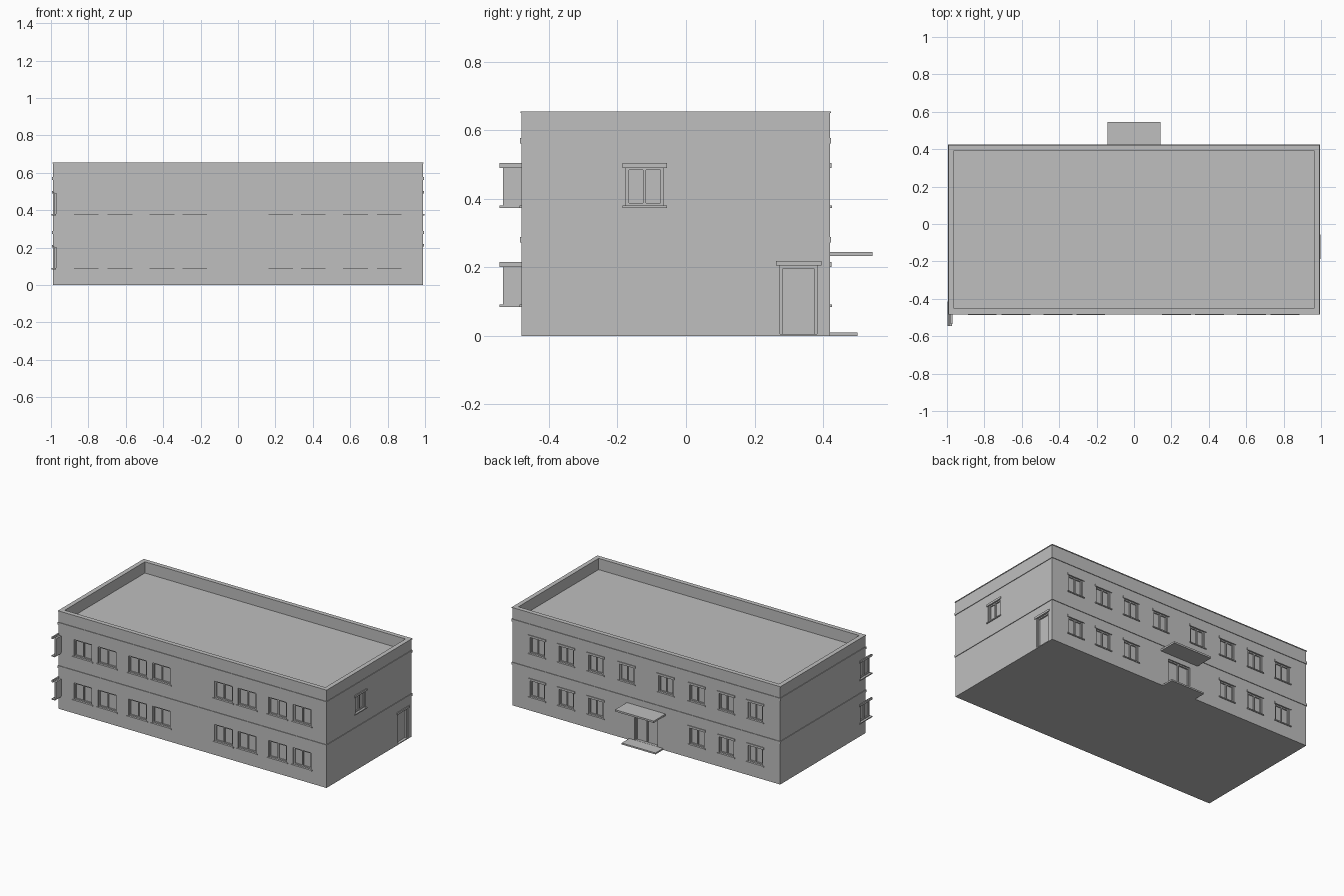
import bpy, bmesh
from mathutils import Matrix, Vector

if "Cube" in bpy.data.objects:
    bpy.data.objects.remove(bpy.data.objects["Cube"])

grey = bpy.data.materials.new("plain_grey")
grey.diffuse_color = (0.52, 0.52, 0.52, 1)
grey.use_nodes = True
grey.node_tree.nodes["Principled BSDF"].inputs["Base Color"].default_value = grey.diffuse_color

X, Y0, Y1, TOP, ROOF = 0.99, -0.48, 0.42, 0.653, 0.58
RECESS = 0.018
parts = {}  # part name -> list of boxes (low corner, high corner)


def add(name, a, b):
    lo = [min(p, q) for p, q in zip(a, b)]
    hi = [max(p, q) for p, q in zip(a, b)]
    parts.setdefault(name, []).append((lo, hi))


def on_wall(name, wall, u, out, z):
    """Box on a wall: u = range along it, out = range outward from its face."""
    corners = []
    for i in (0, 1):
        corners.append({
            "front": (u[i], Y0 - out[i], z[i]),
            "back": (u[i], Y1 + out[i], z[i]),
            "left": (-X - out[i], u[i], z[i]),
            "right": (X + out[i], u[i], z[i])}[wall])
    add(name, *corners)


def make(name):
    bm = bmesh.new()
    for lo, hi in parts[name]:
        lo, hi = Vector(lo), Vector(hi)
        m = Matrix.Translation((lo + hi) / 2) @ Matrix.Diagonal((*(hi - lo), 1))
        bmesh.ops.create_cube(bm, size=1, matrix=m)
    me = bpy.data.meshes.new(name)
    bm.to_mesh(me)
    bm.free()
    me.materials.append(grey)
    ob = bpy.data.objects.new(name, me)
    bpy.context.collection.objects.link(ob)
    return ob


def frame(name, wall, u, z, bars, sill=True):
    """Frame of four rails with upright bars between them."""
    t, out = 0.008, (-RECESS, -0.008)
    on_wall(name, wall, (u[0], u[0] + t), out, z)
    on_wall(name, wall, (u[1] - t, u[1]), out, z)
    on_wall(name, wall, (u[0] + t, u[1] - t), out, (z[1] - t, z[1]))
    if sill:
        on_wall(name, wall, (u[0] + t, u[1] - t), out, (z[0], z[0] + t))
    for b in bars:
        c = u[0] + (u[1] - u[0]) * b
        on_wall(name, wall, (c - t / 2, c + t / 2), out, (z[0] + t, z[1] - t))


def window(wall, centre, width, z0, lintel):
    u = (centre - width / 2, centre + width / 2)
    z = (z0, z0 + 0.112)
    wide = (u[0] - 0.011, u[1] + 0.011)
    on_wall("opening_cutter", wall, u, (-RECESS, 0.1), z)
    on_wall("window_glass", wall, u, (-RECESS - 0.002, -RECESS + 0.003), z)
    frame("window_frames", wall, u, z, (0.5,))
    on_wall("window_sills", wall, wide, (-RECESS, 0.006), (z0 - 0.007, z0))
    if lintel:
        on_wall("window_lintels", wall, wide, (-0.004, 0.005),
                (z[1] - 0.002, z[1] + 0.012))


def door(wall, u, z, bars, lintel):
    on_wall("opening_cutter", wall, u, (-RECESS, 0.1), z)
    frame("door_frames", wall, u, z, bars, sill=False)
    if lintel:
        on_wall("door_lintel", wall, (u[0] - 0.013, u[1] + 0.013),
                (-0.004, 0.005), (z[1], z[1] + 0.014))


# Rows of windows on both floors
for z0 in (0.091, 0.38):
    for c in (0.228, 0.403, 0.628, 0.808):
        window("front", c, 0.132, z0, False)
        window("front", -c - 0.003, 0.132, z0, False)
    for c in (0.144, 0.374, 0.592, 0.806):
        if z0 > 0.2 or c > 0.2:
            for s in (-1, 1):
                window("back", s * c, 0.108, z0, True)
    window("left", -0.48, 0.108, z0, True)
window("right", -0.121, 0.108, 0.38, True)

# Doors
door("right", (0.275, 0.382), (0.006, 0.205), (), True)
door("back", (-0.085, 0.085), (0.011, 0.2), (0.5,), False)

# Entrance canopy and step
add("entrance_canopy", (-0.143, Y1 - 0.005, 0.233), (0.143, 0.545, 0.245))
add("entrance_step", (-0.125, Y1 - 0.005, 0), (0.125, 0.5, 0.01))

# Bands and parapet coping run around the whole building
def ring(name, out, inner, z):
    for w in ("front", "back"):
        on_wall(name, w, (-X - out, X + out), (-inner, out), z)
    for w in ("left", "right"):
        on_wall(name, w, (Y0 + inner, Y1 - inner), (-inner, out), z)

ring("floor_bands", 0.004, 0.006, (0.273, 0.289))
ring("floor_bands", 0.004, 0.006, (0.562, 0.578))
ring("parapet_coping", 0.003, 0.027, (TOP - 0.003, TOP + 0.002))

# Main body, with the sunken roof and the openings cut out
add("building_body", (-X, Y0, 0), (X, Y1, TOP))
i = 0.027
add("opening_cutter", (-X + i, Y0 + i, ROOF), (X - i, Y1 - i, 1))
body = make("building_body")
cutter = make("opening_cutter")
mod = body.modifiers.new("openings", "BOOLEAN")
mod.operation = "DIFFERENCE"
mod.solver = "EXACT"
mod.object = cutter
bpy.context.view_layer.objects.active = body
bpy.ops.object.modifier_apply(modifier=mod.name)
bpy.data.objects.remove(cutter)

for name in parts:
    if name not in ("building_body", "opening_cutter"):
        make(name)
